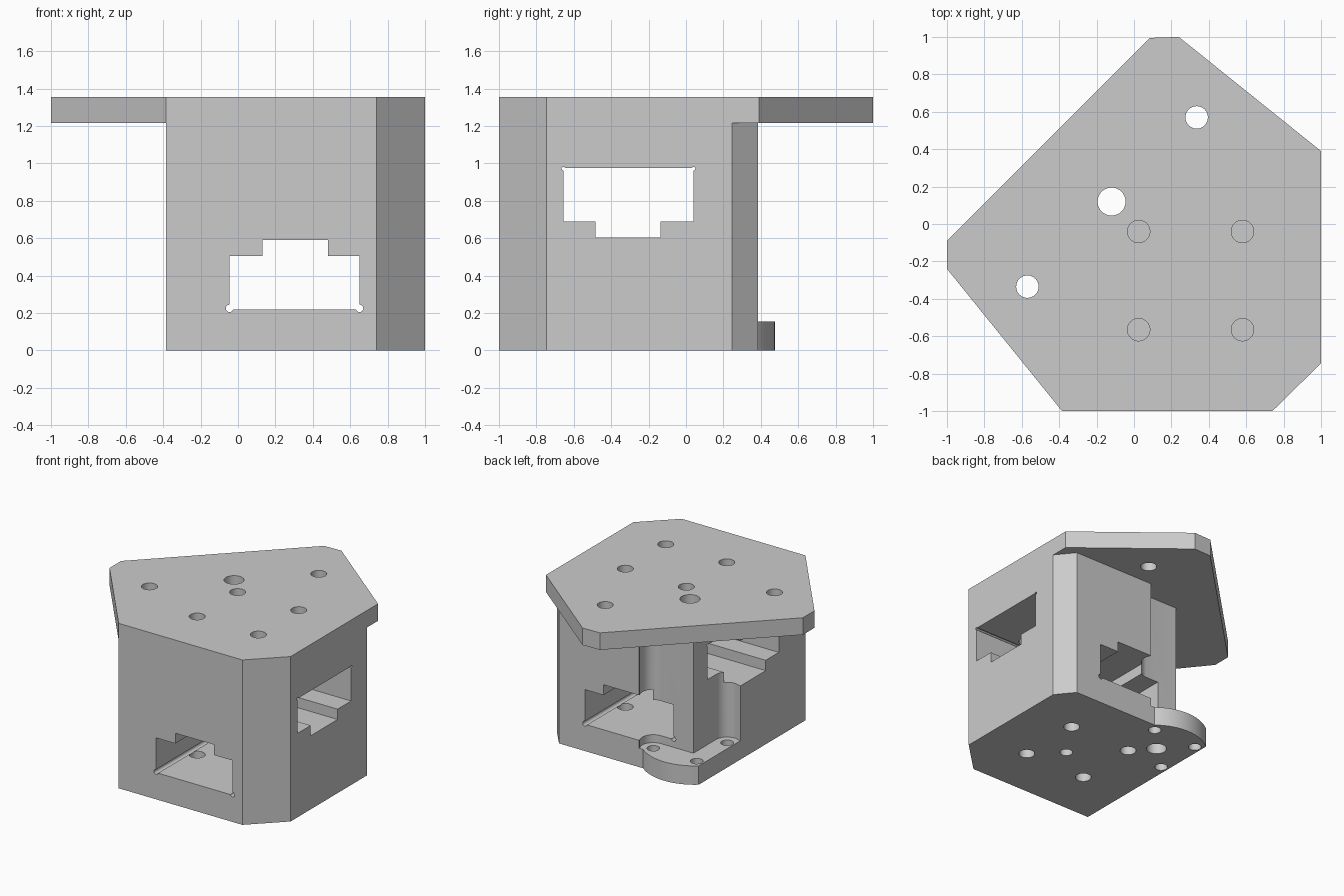
import bpy
import bmesh
from math import cos, sin, atan2, radians, pi
from mathutils import Vector

cube = bpy.data.objects.get("Cube")
if cube:
    bpy.data.objects.remove(cube, do_unlink=True)

PLATE_Z, TOP_Z, TAB_Z = 1.215, 1.355, 0.155


def prism(name, outline, low, high, axis="z"):
    """Closed solid from a 2D outline, extruded along one axis."""
    place = {"x": lambda a, b, d: (d, a, b),
             "y": lambda a, b, d: (a, d, b),
             "z": lambda a, b, d: (a, b, d)}[axis]
    bm = bmesh.new()
    face = bm.faces.new([bm.verts.new(place(a, b, low)) for a, b in outline])
    grown = bmesh.ops.extrude_face_region(bm, geom=[face])["geom"]
    bmesh.ops.translate(bm, vec=Vector(place(0, 0, high - low)),
                        verts=[v for v in grown if isinstance(v, bmesh.types.BMVert)])
    bmesh.ops.recalc_face_normals(bm, faces=bm.faces)
    mesh = bpy.data.meshes.new(name)
    bm.to_mesh(mesh)
    bm.free()
    obj = bpy.data.objects.new(name, mesh)
    bpy.context.collection.objects.link(obj)
    return obj


def arc(cx, cy, r, start, end, steps):
    return [(cx + r * cos(start + (end - start) * i / steps),
             cy + r * sin(start + (end - start) * i / steps)) for i in range(steps + 1)]


def circle(cx, cy, r, sides=32):
    return arc(cx, cy, r, 0, 2 * pi, sides)[:-1]


def combine(target, other, operation):
    """Apply a boolean and remove the helper solid."""
    mod = target.modifiers.new("boolean", "BOOLEAN")
    mod.operation, mod.solver, mod.object = operation, "EXACT", other
    bpy.context.view_layer.update()
    graph = bpy.context.evaluated_depsgraph_get()
    mesh = bpy.data.meshes.new_from_object(target.evaluated_get(graph))
    target.modifiers.clear()
    target.data = mesh
    bpy.data.objects.remove(other, do_unlink=True)


def cut(target, outline, low, high, axis="z"):
    helper = prism("cutter", outline, low, high, axis)
    helper.hide_render = True
    combine(target, helper, "DIFFERENCE")


# Main block with chamfered corners
bracket = prism("mounting_bracket", [(-.385, -1), (.74, -1), (1, -.745), (1, .245),
                                     (.885, .385), (-.385, .385)], 0, PLATE_Z)

# Two mirrored recesses with rounded ends around the inner corner
recess = [(-.6, .225)] + arc(.07, .325, .1, -pi / 2, radians(30), 12) + [(.157, .6), (-.6, .6)]
cut(bracket, recess, TAB_Z, PLATE_Z + .1)
cut(bracket, [(-y, -x) for x, y in recess], TAB_Z, PLATE_Z + .1)

# Rounded foot tab
half, rise, mid = .2525, .09, -.1325
radius = (half ** 2 + rise ** 2) / (2 * rise)
centre = .385 + rise - radius
edge = atan2(.385 - centre, half)
tab = prism("foot_tab", arc(mid, centre, radius, edge, pi - edge, 24)
            + [(mid - half, .3), (mid + half, .3)], 0, TAB_Z)
combine(bracket, tab, "UNION")

# Overhanging top plate
plate = prism("top_plate", [(-.385, -1), (.74, -1), (1, -.745), (1, .39), (.24, 1),
                            (.085, .995), (-1, -.09), (-1, -.24)], PLATE_Z, TOP_Z)
combine(bracket, plate, "UNION")


# Stepped slots running through both directions, with relieved corners
def stepped(a0, a1, b0, b1, wide, step, narrow):
    return [(a0, wide), (a1, wide), (a1, step), (b1, step),
            (b1, narrow), (b0, narrow), (b0, step), (a0, step)]


cut(bracket, stepped(-.045, .65, .13, .48, .22, .505, .59), -1.2, 1.2, "y")
cut(bracket, stepped(-.655, .04, -.485, -.135, .975, .69, .605), -1.2, 1.2, "x")
for x in (-.045, .65):
    cut(bracket, circle(x, .225, .02, 16), -1.2, 1.2, "y")
for y in (-.655, .04):
    cut(bracket, circle(y, .972, .01, 12), -1.2, 1.2, "x")

# Centre bore and plate holes
cut(bracket, circle(-.12, .12, .075), -.1, 1.5)
for x, y in ((.335, .57), (-.57, -.335)):
    cut(bracket, circle(x, y, .06), 1.1, 1.5)

# Square bolt pattern, drilled into the slots from above and below
for x in (.025, .58):
    for y in (-.04, -.565):
        cut(bracket, circle(x, y, .06), -.1, .3)
        cut(bracket, circle(x, y, .06), .9, 1.5)

# Foot screw holes
for x, y in ((.07, .325), (-.325, .325), (-.325, -.07)):
    cut(bracket, circle(x, y, .048), -.1, TAB_Z + .05)
cut(bracket, circle(.365, -.36, .048), -.1, .3)

# Single grey finish
grey = bpy.data.materials.new("plain_grey")
grey.use_nodes = True
colour = (.6, .6, .6, 1)
grey.diffuse_color = colour
for node in grey.node_tree.nodes:
    if node.type == "BSDF_PRINCIPLED":
        node.inputs["Base Color"].default_value = colour
bracket.data.materials.clear()
bracket.data.materials.append(grey)
for poly in bracket.data.polygons:
    poly.material_index = 0

bpy.ops.object.select_all(action="DESELECT")
bracket.select_set(True)
bpy.context.view_layer.objects.active = bracket
bpy.ops.object.shade_smooth_by_angle(angle=radians(30))
